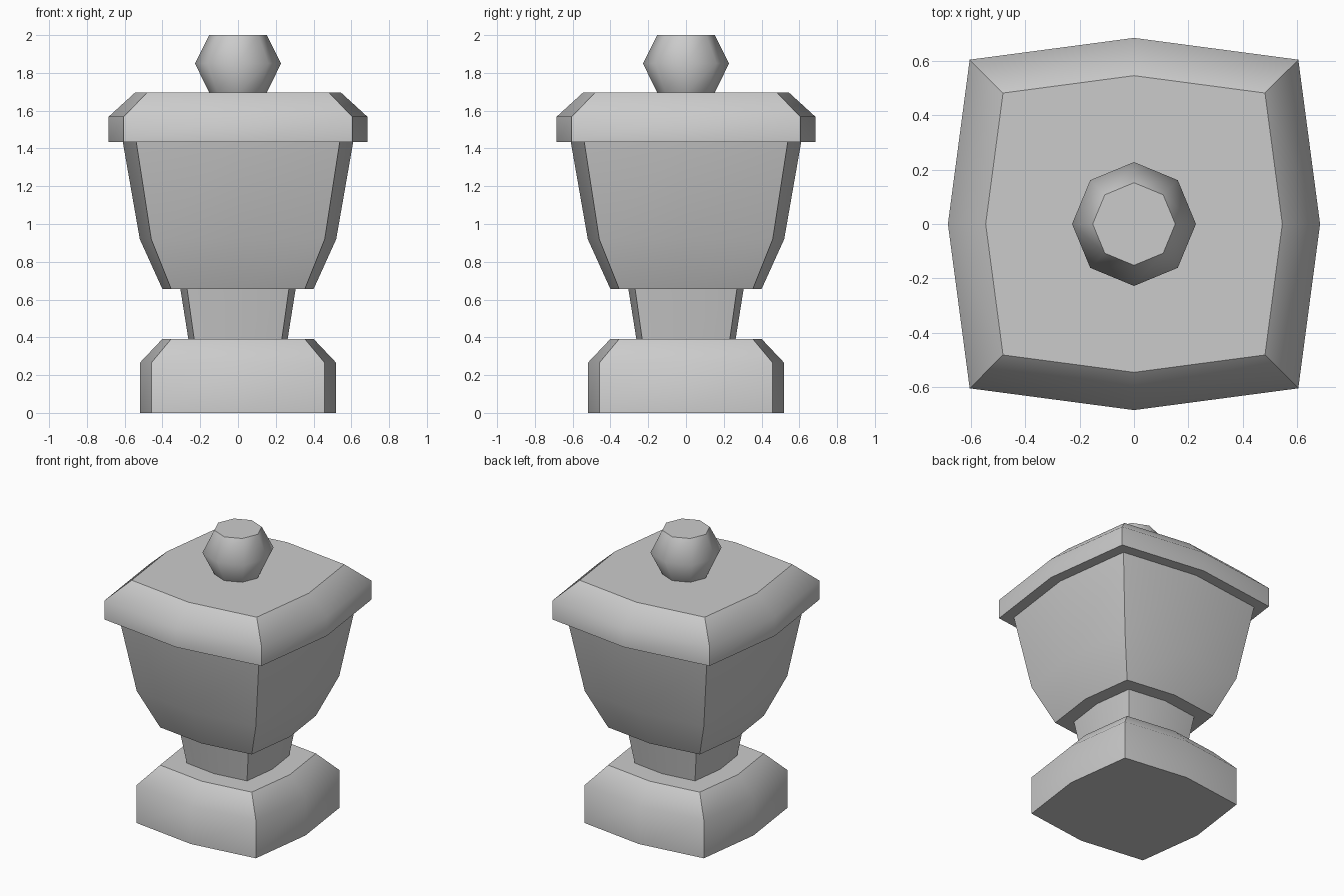
import bpy
import bmesh
from math import cos, sin, pi

cube = bpy.data.objects.get("Cube")
if cube:
    bpy.data.objects.remove(cube, do_unlink=True)

# Single stone colour
stone = bpy.data.materials.new("grey_stone")
stone.use_nodes = True
colour = (0.6, 0.6, 0.6, 1)
stone.diffuse_color = colour
stone.node_tree.nodes["Principled BSDF"].inputs["Base Color"].default_value = colour

CORNER = 0.883  # corner offset relative to the bulging middle of each side


def bowed_square(r):
    """Square outline whose sides bow outward at the middle."""
    c = r * CORNER
    return [(r, 0), (c, c), (0, r), (-c, c), (-r, 0), (-c, -c), (0, -r), (c, -c)]


def octagon(r):
    return [(r * cos(i * pi / 4), r * sin(i * pi / 4)) for i in range(8)]


def loft(name, outline, profile, sharp_corners):
    """Stack outlines along z from (radius, height) pairs and cap both ends."""
    bm = bmesh.new()
    rings = [[bm.verts.new((x, y, z)) for x, y in outline(r)] for r, z in profile]
    for low, high in zip(rings, rings[1:]):
        for i in range(8):
            j = (i + 1) % 8
            bm.faces.new((low[i], low[j], high[j], high[i])).smooth = True
    caps = [bm.faces.new(rings[0][::-1]), bm.faces.new(rings[-1])]
    # Crisp rims and corners, smooth sides
    for cap in caps:
        for edge in cap.edges:
            edge.smooth = False
    if sharp_corners:
        for low, high in zip(rings, rings[1:]):
            for i in range(1, 8, 2):
                bm.edges.get((low[i], high[i])).smooth = False
    mesh = bpy.data.meshes.new(name)
    bm.to_mesh(mesh)
    bm.free()
    mesh.materials.append(stone)
    obj = bpy.data.objects.new(name, mesh)
    bpy.context.collection.objects.link(obj)
    return obj


# Parts from the ground up
loft("base", bowed_square, [(0.52, 0), (0.52, 0.265), (0.4, 0.392)], True)
loft("neck", bowed_square, [(0.263, 0.392), (0.305, 0.655)], True)
loft("body", bowed_square, [(0.4, 0.655), (0.52, 0.92), (0.61, 1.435)], True)
loft("lid", bowed_square, [(0.685, 1.435), (0.685, 1.568), (0.546, 1.695)], True)
loft("finial", octagon, [(0.152, 1.695), (0.228, 1.85), (0.152, 2.0)], False)
